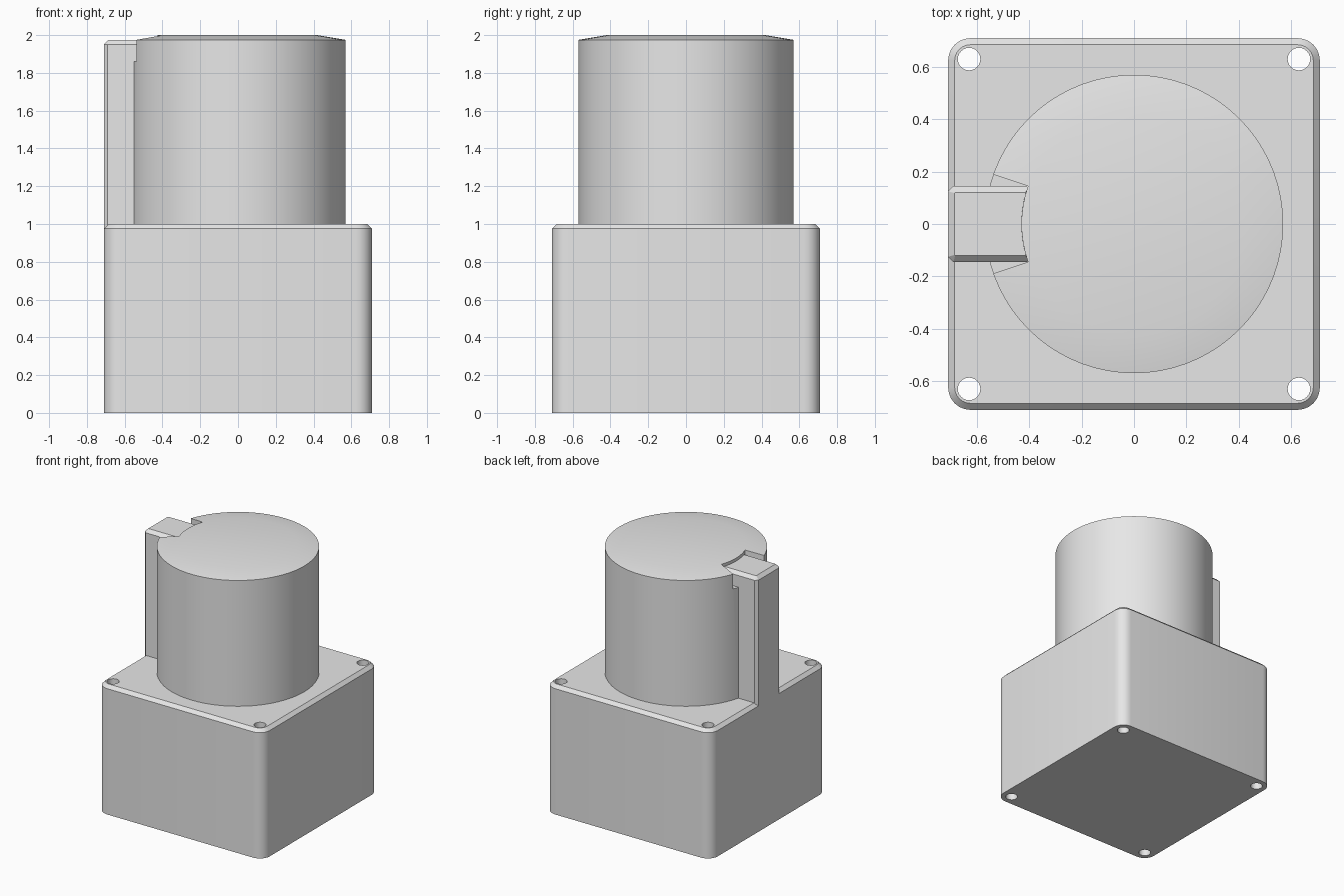
import bpy, bmesh
from math import sin, cos, pi, radians, sqrt

cube = bpy.data.objects.get("Cube")
if cube:
    bpy.data.objects.remove(cube, do_unlink=True)

grey = bpy.data.materials.new("light_grey")
grey.use_nodes = True
colour = (0.8, 0.8, 0.8, 1)
grey.diffuse_color = colour
grey.node_tree.nodes["Principled BSDF"].inputs["Base Color"].default_value = colour

HALF, BEVEL = 0.71, 0.025      # base half width, edge chamfer
RADIUS, SEAT = 0.57, 0.43      # drum radius, inner wall of the notch


def loft(bm, rings):
    """Closed solid through stacked (outline, height) rings."""
    loops = [[bm.verts.new((x, y, z)) for x, y in pts] for pts, z in rings]
    for low, high in zip(loops, loops[1:]):
        for i in range(len(low)):
            j = (i + 1) % len(low)
            bm.faces.new((low[i], low[j], high[j], high[i]))
    bm.faces.new(loops[0][::-1])
    bm.faces.new(loops[-1])


def make(name, *solids):
    bm = bmesh.new()
    for rings in solids:
        loft(bm, rings)
    bmesh.ops.recalc_face_normals(bm, faces=bm.faces)
    mesh = bpy.data.meshes.new(name)
    bm.to_mesh(mesh)
    bm.free()
    mesh.materials.append(grey)
    obj = bpy.data.objects.new(name, mesh)
    bpy.context.collection.objects.link(obj)
    return obj


def select(obj):
    bpy.ops.object.select_all(action='DESELECT')
    obj.select_set(True)
    bpy.context.view_layer.objects.active = obj


def cut(obj, cutter):
    cutter.hide_render = True
    select(obj)
    mod = obj.modifiers.new("cut", 'BOOLEAN')
    mod.operation, mod.solver, mod.object = 'DIFFERENCE', 'EXACT', cutter
    bpy.ops.object.modifier_apply(modifier=mod.name)
    bpy.data.objects.remove(cutter, do_unlink=True)


def circle(r, n, cx=0, cy=0):
    return [(cx + r * cos(2 * pi * i / n), cy + r * sin(2 * pi * i / n)) for i in range(n)]


def rounded_square(half, r, steps=6):
    pts = []
    for k, (sx, sy) in enumerate([(1, 1), (-1, 1), (-1, -1), (1, -1)]):
        for i in range(steps + 1):
            a = pi / 2 * (k + i / steps)
            pts.append((sx * (half - r) + r * cos(a), sy * (half - r) + r * sin(a)))
    return pts


def seat_arc(half_width, n=8):
    """Concave end that follows the notch wall, from -y to +y."""
    ys = [half_width * (2 * i / n - 1) for i in range(n + 1)]
    return [(-sqrt(SEAT ** 2 - y * y), y) for y in ys]


# Square base with rounded corners, chamfered top and four through holes
base = make("base", [(rounded_square(HALF, 0.085), 0),
                     (rounded_square(HALF, 0.085), 1 - BEVEL),
                     (rounded_square(HALF - BEVEL, 0.085 - BEVEL), 1)])
holes = [[(circle(0.043, 24, 0.63 * sx, 0.63 * sy), z) for z in (-0.1, 1.1)]
         for sx in (-1, 1) for sy in (-1, 1)]
cut(base, make("hole_cutter", *holes))

# Round drum with a shallow sloped rim, notched where the rib meets the cap
drum = make("drum", [(circle(RADIUS, 72), 0.99), (circle(RADIUS, 72), 1.975),
                     (circle(0.42, 72), 2)])
notch = seat_arc(0.145) + [(-0.7, 0.243), (-0.7, -0.243)]
cut(drum, make("notch_cutter", [(notch, 1.86), (notch, 2.1)]))


# Upright rib on the side, flush with the base wall
def rib_outline(inset, corner):
    w, x = 0.145 - inset, -HALF + inset
    return seat_arc(w) + [(x + corner, w), (x, w - corner), (x, corner - w), (x + corner, -w)]


rib = make("rib", [(rib_outline(0, 0.02), 1 - BEVEL),
                   (rib_outline(0, 0.02), 1.975 - BEVEL),
                   (rib_outline(BEVEL, 0.002), 1.975)])

for part in (base, drum, rib):
    select(part)
    bpy.ops.object.shade_smooth_by_angle(angle=radians(30))
